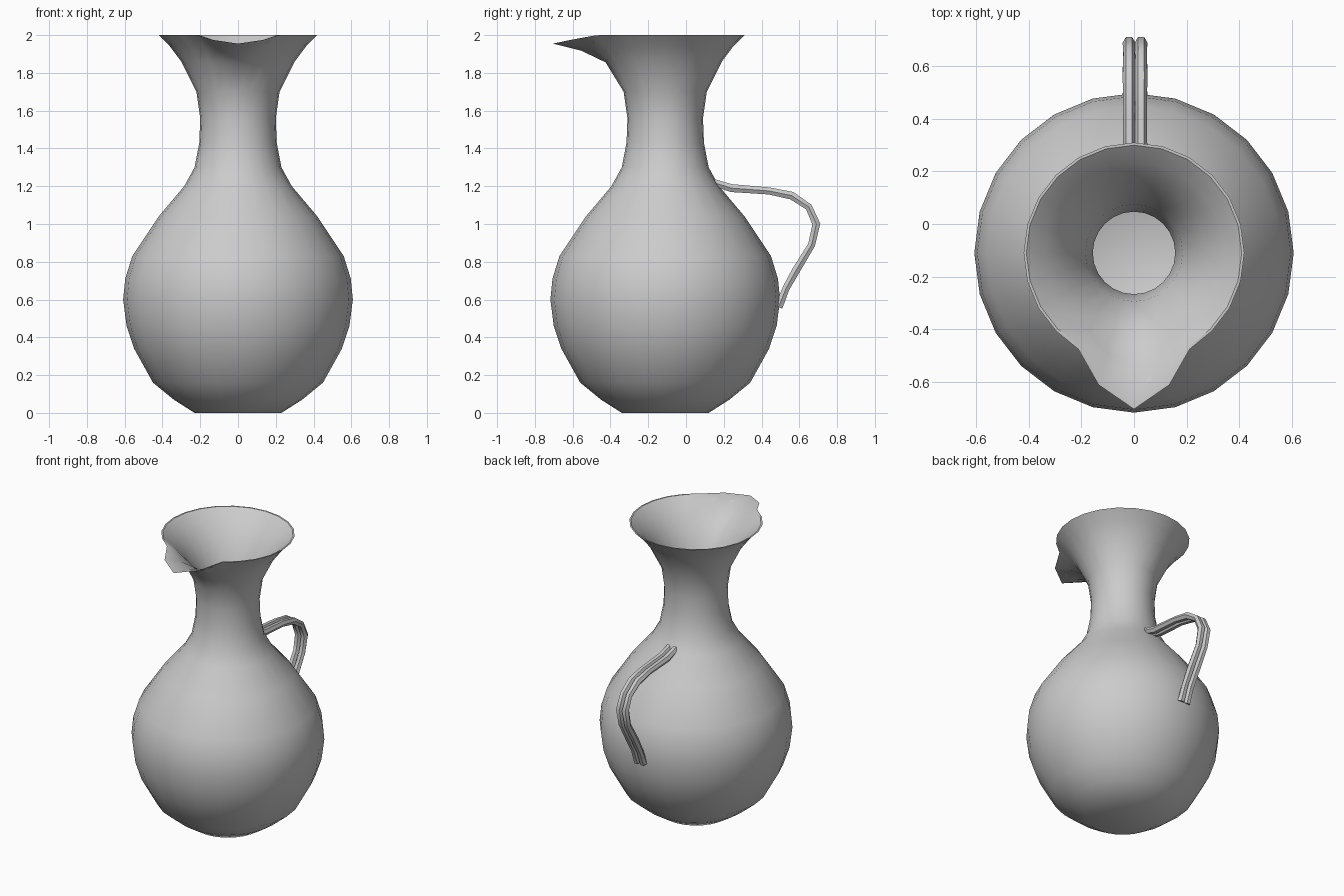
import bpy, bmesh, math
from math import cos, sin, pi, radians

cube = bpy.data.objects.get("Cube")
if cube:
    bpy.data.objects.remove(cube, do_unlink=True)

GREY = (0.6, 0.6, 0.6, 1)
clay = bpy.data.materials.new("grey_clay")
clay.use_nodes = True
clay.diffuse_color = GREY
clay.node_tree.nodes["Principled BSDF"].inputs["Base Color"].default_value = GREY

SIDES = 24
AXIS_Y = -0.11


def finish(obj, angle):
    obj.data.materials.append(clay)
    bpy.ops.object.select_all(action="DESELECT")
    obj.select_set(True)
    bpy.context.view_layer.objects.active = obj
    bpy.ops.object.shade_smooth_by_angle(angle=radians(angle))


def lathe_point(r, z, a):
    """Point on the jug; near the rim the front is drawn out into a spout."""
    off = abs((a + pi) % (2 * pi) - pi)          # angle away from the front
    if z > 1.8 and off < radians(33):
        w = (1 + cos(pi * off / radians(33))) / 2
        t = ((z - 1.8) / 0.2) ** 2
        r += 0.175 * w * t
        z -= 0.045 * w * t
    return (r * sin(a), AXIS_Y - r * cos(a), z)


# Jug body: outer wall up to the rim, then the inner wall down to the floor
outer = [(0.23, 0), (0.34, 0.07), (0.45, 0.16), (0.55, 0.34), (0.59, 0.46),
         (0.608, 0.6), (0.597, 0.71), (0.56, 0.83), (0.42, 1.04), (0.285, 1.2),
         (0.23, 1.3), (0.205, 1.43), (0.2, 1.56), (0.22, 1.7), (0.3, 1.86),
         (0.36, 1.94), (0.42, 2.0)]
inner = [(0.41, 2.0), (0.345, 1.945), (0.275, 1.86), (0.185, 1.7), (0.157, 1.54),
         (0.165, 1.4), (0.19, 1.29), (0.25, 1.19), (0.39, 1.02), (0.53, 0.82),
         (0.575, 0.6), (0.52, 0.35), (0.42, 0.18), (0.22, 0.03)]

bm = bmesh.new()
rings = [[bm.verts.new(lathe_point(r, z, 2 * pi * i / SIDES)) for i in range(SIDES)]
         for r, z in outer + inner]
for low, high in zip(rings, rings[1:]):
    for i in range(SIDES):
        j = (i + 1) % SIDES
        bm.faces.new((low[i], low[j], high[j], high[i]))
bm.faces.new(rings[0][::-1])     # underside
bm.faces.new(rings[-1])          # inner floor
bmesh.ops.recalc_face_normals(bm, faces=bm.faces)
mesh = bpy.data.meshes.new("jug_body")
bm.to_mesh(mesh)
bm.free()
body = bpy.data.objects.new("jug_body", mesh)
bpy.context.collection.objects.link(body)
finish(body, 40)

# Handle: two strands side by side, as (y, z) points from neck to belly
path = [(0.1, 1.235), (0.16, 1.215), (0.24, 1.19), (0.44, 1.175), (0.56, 1.15),
        (0.65, 1.09), (0.69, 1.0), (0.665, 0.89), (0.58, 0.75), (0.53, 0.66),
        (0.49, 0.56)]
for name, x in (("left_handle_strand", 0.027), ("right_handle_strand", -0.019)):
    curve = bpy.data.curves.new(name, "CURVE")
    curve.dimensions = "3D"
    curve.bevel_depth = 0.023
    curve.bevel_resolution = 1
    curve.use_fill_caps = True
    spline = curve.splines.new("POLY")
    spline.points.add(len(path) - 1)
    for k, (point, (y, z)) in enumerate(zip(spline.points, path)):
        point.co = (x, y, z, 1)
        point.radius = 1 + 0.06 * (-1) ** k      # slightly hand-rolled clay
    strand = bpy.data.objects.new(name, curve)
    bpy.context.collection.objects.link(strand)
    bpy.ops.object.select_all(action="DESELECT")
    strand.select_set(True)
    bpy.context.view_layer.objects.active = strand
    bpy.ops.object.convert(target="MESH")
    finish(bpy.context.object, 50)
